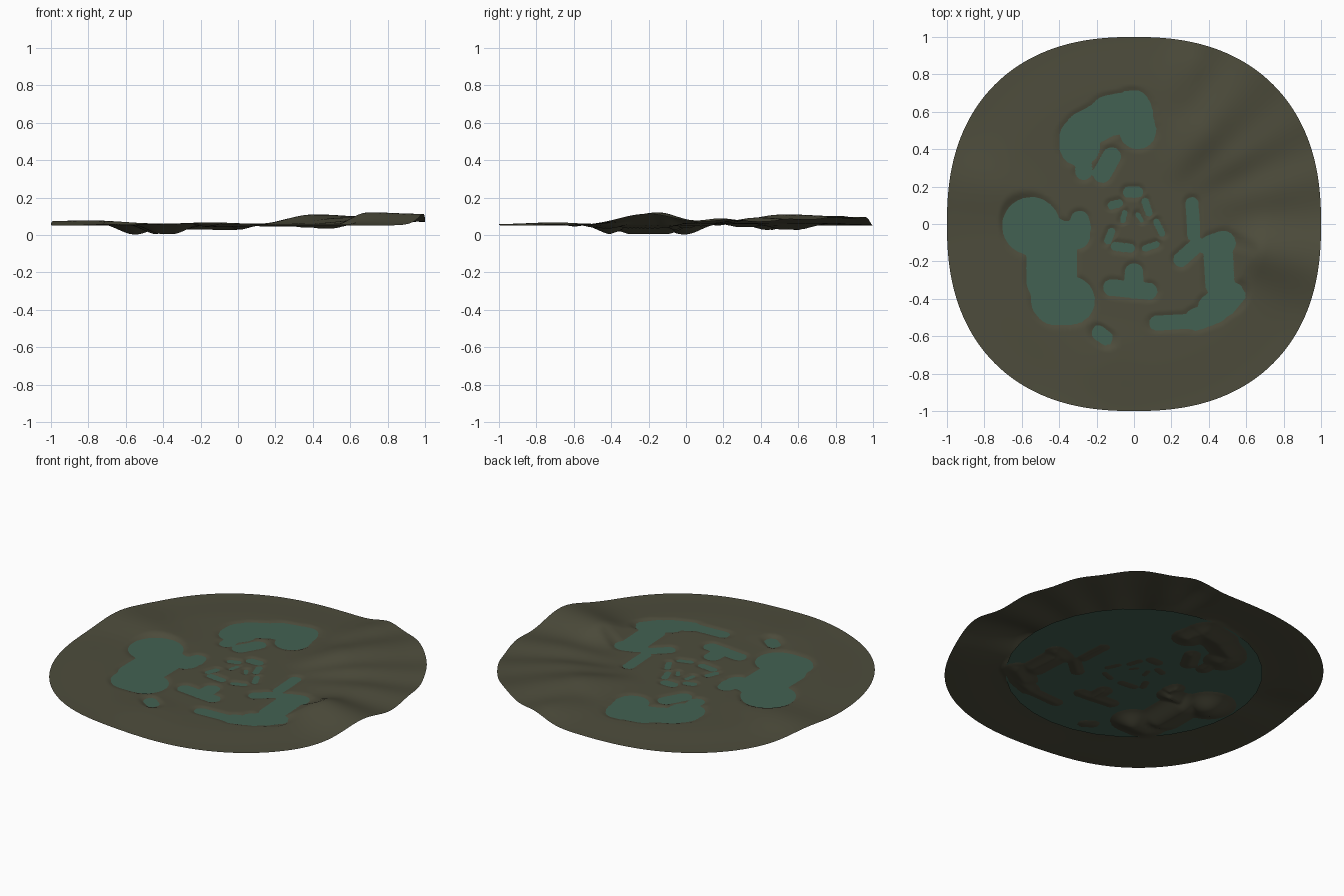
import bpy, bmesh, math

if "Cube" in bpy.data.objects:
    bpy.data.objects.remove(bpy.data.objects["Cube"])

WATER = 0.053

def mat(name, col):
    m = bpy.data.materials.new(name)
    m.diffuse_color = (*col, 1)
    m.use_nodes = True
    m.node_tree.nodes["Principled BSDF"].inputs["Base Color"].default_value = m.diffuse_color
    return m

# Ponds as capsules: x1, y1, x2, y2, radius
west = [(-.55, -.01, -.55, -.01, .155), (-.5, -.06, -.31, -.06, .075), (-.29, .02, -.28, -.02, .05),
        (-.44, -.1, -.44, -.3, .135), (-.42, -.41, -.34, -.41, .13)]
north = [(-.29, .42, -.29, .46, .11), (-.27, .5, -.12, .58, .1), (-.13, .58, -.01, .6, .11),
         (-.01, .62, .02, .5, .10), (-.27, .28, -.27, .34, .045), (-.17, .27, -.12, .36, .05)]
east = [(.31, .11, .32, -.06, .035), (.25, -.19, .34, -.11, .04), (.42, -.12, .48, -.1, .065),
        (.45, -.14, .46, -.32, .08), (.52, -.39, .42, -.45, .08), (.44, -.47, .33, -.51, .06),
        (.12, -.53, .3, -.52, .04)]
south = [(-.12, -.34, .08, -.36, .045), (0, -.26, 0, -.35, .05), (-.19, -.58, -.15, -.61, .04)]
middle = [(-.03, .17, .02, .17, .03), (.06, .12, .08, .06, .02), (-.12, .1, -.08, .11, .022),
          (.12, .01, .15, -.05, .018), (-.1, -.12, -.02, -.13, .025), (-.12, -.04, -.14, -.09, .02),
          (.06, -.13, .12, -.11, .018), (-.06, .02, -.05, .06, .015), (.02, .05, .04, .02, .013)]
PONDS = [(west, .052), (north, .032), (east, .03), (south, .03), (middle, .012)]

# Radial ridges: azimuth, width, inner radius, outer radius, rise
RIDGES = [(-12, 12, .5, .72, .062), (14, 9, .35, .8, .03), (52, 13, .25, .65, .05),
          (70, 7, .6, .95, .036), (32, 8, .3, .7, .028), (166, 11, .35, .95, .024),
          (258, 14, .5, .68, .008)]

def smooth(a, b, t):
    t = min(1, max(0, (t - a) / (b - a)))
    return t * t * (3 - 2 * t)

def capsule(x, y, c):
    x1, y1, x2, y2, r = c
    dx, dy = x2 - x1, y2 - y1
    q = dx * dx + dy * dy
    t = 0 if q == 0 else min(1, max(0, ((x - x1) * dx + (y - y1) * dy) / q))
    return math.hypot(x - x1 - t * dx, y - y1 - t * dy) - r

def height(x, y):
    r, a = math.hypot(x, y), math.degrees(math.atan2(y, x))
    land = .059 - .008 * smooth(.72, 1, r)
    for az, w, r0, r1, rise in RIDGES:
        d = (a - az + 180) % 360 - 180
        land += rise * math.exp(-(d / w) ** 2) * smooth(r0, r1, r)
    best, depth = 9, 0
    for group, dep in PONDS:
        for c in group:
            d = capsule(x, y, c)
            if d < best:
                best, depth = d, dep
    if best < 0:
        return WATER - depth * smooth(-.02, .15, -best) + depth * smooth(-.02, .15, 0) - .0005
    return WATER + (land - WATER) * min(1, best / .02) if land < .06 else \
        WATER + min(land - WATER, best * .5)

def disc(name, rings, segs, place, material):
    bm = bmesh.new()
    mid = bm.verts.new(place(0, 0))
    prev = None
    for i in range(1, rings + 1):
        ring = [bm.verts.new(place(i / rings, 2 * math.pi * j / segs)) for j in range(segs)]
        for j in range(segs):
            k = (j + 1) % segs
            bm.faces.new((mid, ring[j], ring[k]) if prev is None
                         else (prev[j], ring[j], ring[k], prev[k]))
        prev = ring
    for f in bm.faces:
        f.smooth = True
    me = bpy.data.meshes.new(name)
    bm.to_mesh(me)
    bm.free()
    ob = bpy.data.objects.new(name, me)
    me.materials.append(material)
    bpy.context.collection.objects.link(ob)
    return ob

# Ground sheet with a slightly squared round outline
def ground_point(s, a):
    c, n = math.cos(a), math.sin(a)
    e = 2 + .35 * s
    r = s / (abs(c) ** e + abs(n) ** e) ** (1 / e)
    return (r * c, r * n, height(r * c, r * n))

disc("ground", 100, 192, ground_point, mat("olive earth", (.075, .073, .045)))

# Flat water sheet that shows through the basins
disc("water", 1, 32, lambda s, a: (.715 * s * math.cos(a), .715 * s * math.sin(a), WATER),
     mat("teal water", (.055, .12, .085)))
